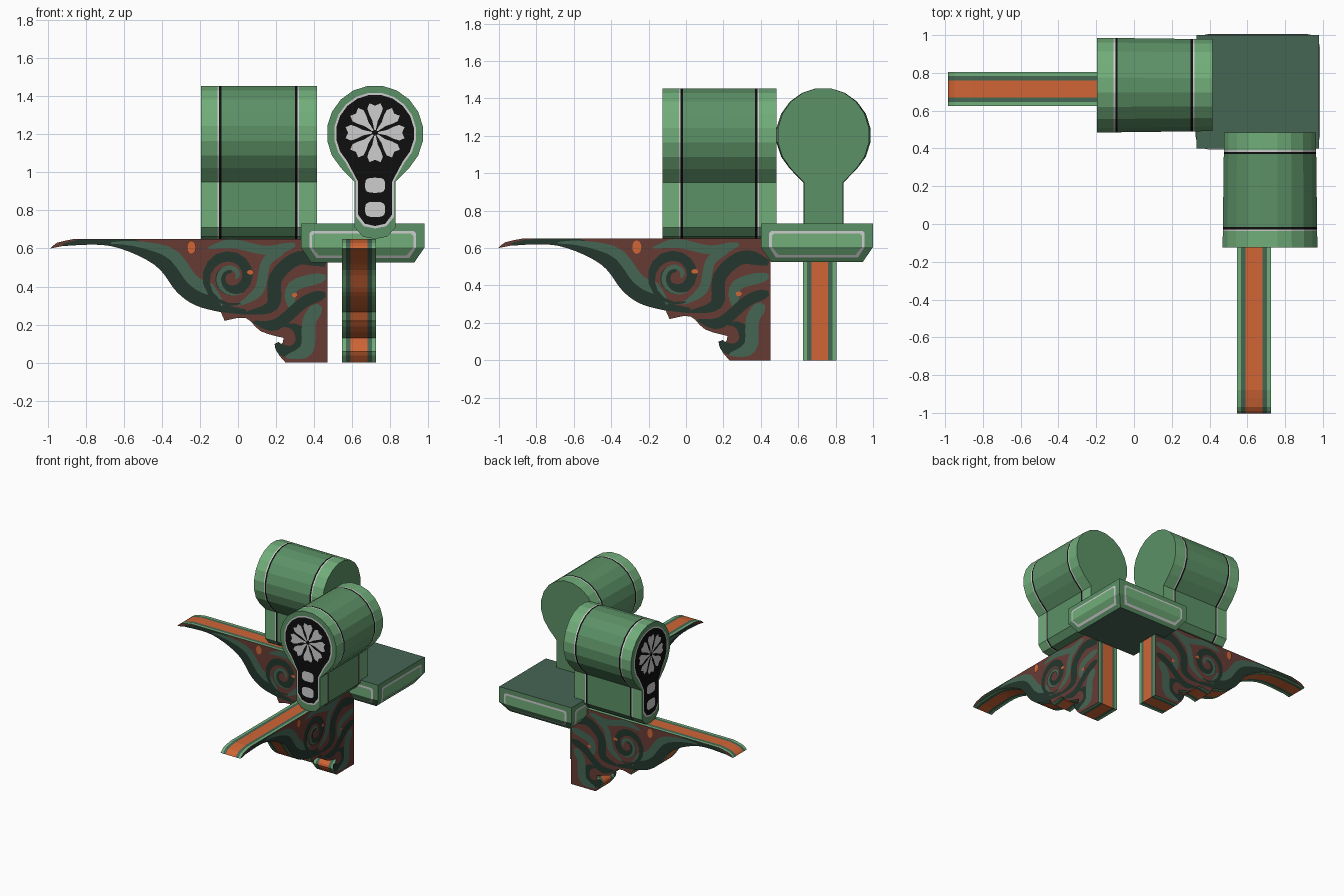
import bpy, bmesh, math
from mathutils import Vector

if "Cube" in bpy.data.objects:
    bpy.data.objects.remove(bpy.data.objects["Cube"])

COLOURS = {"light green": "71AE7A", "mid green": "5C9166", "sage green": "456654", "dark green": "23372E",
           "red brown": "673B35", "orange": "D06535", "black": "0E0E0E", "pale grey": "CECECE"}
MATS = list(COLOURS)
for n, c in COLOURS.items():
    rgb = [(v / 255 + 0.055) / 1.055 for v in bytes.fromhex(c)]
    bpy.data.materials.new(n).diffuse_color = (*[v ** 2.4 for v in rgb], 1)

def make(name, polys, facing=None):
    """Mesh from (points, colour) polygons; closed solid, or plates turned to 'facing'."""
    bm = bmesh.new()
    used = [m for m in MATS if any(p[1] == m for p in polys)]
    for pts, col in polys:
        f = bm.faces.new([bm.verts.new(p) for p in pts])
        f.material_index = used.index(col)
        f.normal_update()
        if facing is not None and f.normal.dot(Vector(facing)) < 0:
            f.normal_flip()
    if facing is None:
        bmesh.ops.remove_doubles(bm, verts=bm.verts, dist=1e-5)
        bmesh.ops.recalc_face_normals(bm, faces=bm.faces)
    me = bpy.data.meshes.new(name)
    bm.to_mesh(me)
    bm.free()
    for m in used:
        me.materials.append(bpy.data.materials[m])
    bpy.context.collection.objects.link(bpy.data.objects.new(name, me))

def loft(rings, cols, cap0, cap1):
    """Polygons of a tube through rings with one colour per section, plus caps."""
    out = [(rings[0], cap0), (rings[-1], cap1)]
    for a, b, col in zip(rings, rings[1:], cols):
        for i in range(len(a)):
            j = (i + 1) % len(a)
            out.append(([a[i], a[j], b[j], b[i]], col))
    return out

def smooth(ctrl, steps=5):
    """Catmull-Rom curve through a few points."""
    c = [Vector(p) for p in [ctrl[0], *ctrl, ctrl[-1]]]
    pts = []
    for p0, p1, p2, p3 in zip(c, c[1:], c[2:], c[3:]):
        for k in range(steps):
            t = k / steps
            pts.append(0.5 * (2 * p1 + (p2 - p0) * t + (2 * p0 - 5 * p1 + 4 * p2 - p3) * t * t
                              + (3 * p1 - p0 - 3 * p2 + p3) * t ** 3))
    return pts + [c[-1]]

# the two arms: length s runs along x or along y, w runs across
def along_x(s, w, z): return (s, w, z)
def along_y(s, w, z): return (w, s, z)

# ---- keyhole shaped beams ----
def keyhole(r, hw, bottom):
    angles = [math.radians(-45 + 18 * i) for i in range(16)]
    pts = [(r * math.cos(a), 1.203 + r * math.sin(a)) for a in angles]
    neck = [(-hw, 0.95), (-hw, bottom + 0.06), (-hw * 0.6, bottom + 0.012)]
    return pts + neck + [(0, bottom)] + [(-u, z) for u, z in reversed(neck)]

def petal(a):
    side = [(0.015 + 0.14 * t, 0.004 + 0.037 * math.sin(2.4 * t * t)) for t in (0, 0.35, 0.6, 0.8, 1)]
    loop = side + [(0.142, 0)] + [(r, -h) for r, h in reversed(side)]
    c, s = math.cos(a), math.sin(a)
    return [(r * c - h * s, 1.208 + r * s + h * c) for r, h in loop]

def ellipse(cu, cz, ru, rz, power=1):
    bulge = lambda v: math.copysign(abs(v) ** power, v)
    angles = [math.tau * i / 16 for i in range(16)]
    return [(cu + ru * bulge(math.cos(t)), cz + rz * bulge(math.sin(t))) for t in angles]

def beam(name, put, s0, wc):
    stops = [0, 0.087, 0.096, 0.108, 0.495, 0.507, 0.516, 0.61]
    half = ["light green", "pale grey", "black"]
    prof = keyhole(0.254, 0.107, 0.65)
    rings = [[put(s0 + t, wc + u * (1 - 0.05 * t), z) for u, z in prof] for t in stops]
    make(name, loft(rings, half + ["mid green"] + half[::-1], "mid green", "mid green"))
    flat = lambda pts, d: [put(s0 - d, wc + u, z) for u, z in pts]
    face = [(flat(keyhole(0.217, 0.099, 0.705), 0.002), "pale grey"),
            (flat(keyhole(0.206, 0.089, 0.718), 0.004), "black")]
    face += [(flat(petal(math.pi * k / 4), 0.006), "pale grey") for k in range(8)]
    face += [(flat(ellipse(0, z, 0.053, 0.04, 0.6), 0.006), "pale grey") for z in (0.932, 0.805)]
    make(name + "_end_flower", face, put(-1, 0, 0))

beam("left_beam", along_x, -0.195, 0.735)
beam("front_beam", along_y, -0.125, 0.72)

# ---- carved brackets ----
UNDER = smooth([(-0.92, 0.613), (-0.67, 0.613), (-0.44, 0.515), (-0.32, 0.37), (-0.22, 0.3), (-0.09, 0.265)])
LOBE = smooth([(-0.07, 0.22), (0.04, 0.235), (0.12, 0.165), (0.24, 0.13)], 3)
CURL = smooth([(0.235, 0.105), (0.205, 0.06), (0.25, 0)], 3)
PROFILE = UNDER + LOBE + CURL + smooth([(0.47, 0), (0.47, 0.65)], 1) \
    + smooth([(-0.86, 0.65), (-0.95, 0.63), (-0.985, 0.6)], 2)

def spiral(cs, cz, r0, r1, a0, turns):
    return [Vector((cs + (r0 + (r1 - r0) * i / 24) * math.cos(a0 + math.tau * turns * i / 24),
                    cz + (r0 + (r1 - r0) * i / 24) * math.sin(a0 + math.tau * turns * i / 24)))
            for i in range(25)]

# painted scrolls: colour, half width, distance moved sideways, path
STROKES = [
    ("dark green", 0.036, 0.038, UNDER + [Vector((0.04, 0.25))]),
    ("sage green", 0.030, 0.104, UNDER[5:]),
    ("sage green", 0.024, 0, smooth([(-0.16, 0.6), (-0.03, 0.625), (0.15, 0.59), (0.3, 0.62)])),
    ("dark green", 0.036, 0, smooth([(0.04, 0.26), (0.18, 0.3), (0.2, 0.45), (0.32, 0.55), (0.46, 0.52)])),
    ("sage green", 0.026, 0, smooth([(0, 0.3), (0.11, 0.38), (0.15, 0.53), (0.25, 0.6)])),
    ("sage green", 0.030, 0, smooth([(0.28, 0.27), (0.29, 0.4), (0.46, 0.45)])),
    ("dark green", 0.030, 0, smooth([(0.08, 0.215), (0.2, 0.2), (0.35, 0.32), (0.46, 0.36)])),
    ("dark green", 0.030, 0, spiral(0.265, 0.125, 0.07, 0.065, 1.9, -0.75)),
    ("sage green", 0.036, 0, smooth([(0.25, 0.03), (0.36, 0.07), (0.375, 0.22), (0.43, 0.3)])),
    ("dark green", 0.027, 0, spiral(-0.04, 0.45, 0.15, 0.03, -1.2, -1.6)),
    ("sage green", 0.012, 0, spiral(-0.03, 0.45, 0.10, 0.02, -1.0, -0.9))]
LEAVES = [(-0.245, 0.605, 0.024, 0.036), (0.065, 0.475, 0.018, 0.012), (0.3, 0.355, 0.016, 0.012)]

def ribbon(path, half, shift):
    """Strip of quads beside a path, tapering at both ends."""
    rows, last = [], len(path) - 1
    for i, p in enumerate(path):
        d = path[min(i + 1, last)] - path[max(i - 1, 0)]
        n = Vector((-d.y, d.x)).normalized()
        taper = min(1, 0.15 + 3 * i / last, 0.4 + 4 * (last - i) / last)
        ends = [p + n * (shift + k * half) * taper for k in (1, -1)]
        rows.append([(e.x, min(e.y, 0.648)) for e in ends])
    return [[a[0], a[1], b[1], b[0]] for a, b in zip(rows, rows[1:])]

def bracket(name, put, ds, wc):
    stops = [-0.09, -0.069, -0.045, 0.045, 0.069, 0.09]
    cols = ["light green", "sage green", "orange", "sage green", "light green"]
    rings = [[put(s + ds, wc + w, z) for s, z in PROFILE] for w in stops]
    make(name, loft(rings, cols, "red brown", "red brown"))
    for side, label in ((-1, "near"), (1, "far")):
        plates = []
        for k, (col, half, shift, path) in enumerate(STROKES):
            plates += [(q, col, 0.0915 + 0.0005 * k) for q in ribbon(path, half, shift)]
        plates += [(ellipse(*leaf), "orange", 0.098) for leaf in LEAVES]
        polys = [([put(s + ds, wc + side * w, z) for s, z in q], col) for q, col, w in plates]
        make(name + "_" + label + "_scrolls", polys, put(0, side, 0))

bracket("left_bracket", along_x, 0, 0.715)
bracket("front_bracket", along_y, -0.018, 0.636)

# ---- corner block with chamfered underside ----
CX, CY, HX, HY = 0.655, 0.70, 0.325, 0.30
def square(inset, z):
    return [(CX + a * (HX - inset), CY + b * (HY - inset), z) for a, b in ((-1, -1), (1, -1), (1, 1), (-1, 1))]
make("corner_block", loft([square(0.055, 0.525), square(0, 0.605), square(0, 0.73)],
                          ["mid green"] * 2, "sage green", "sage green"))

# framed panels folded over the chamfer on all four sides
def block_panel(name, nx, ny):
    depth, half = (HX, HY) if nx else (HY, HX)
    def at(u, z, eps):
        d = depth + eps - max(0, 0.605 - z) * 0.055 / 0.08
        return (CX + nx * d - ny * u, CY + ny * d + nx * u, z)
    polys = []
    for m, eps, col in ((0, 0.002, "pale grey"), (0.014, 0.005, "light green")):
        h, top, low = half - 0.045 - m, 0.692 - m, 0.550 + m
        up = [(-h, 0.605), (h, 0.605), (h, top - 0.012), (h - 0.012, top), (0.012 - h, top), (-h, top - 0.012)]
        down = [(-h, 0.605), (h, 0.605), (h - 0.035, low), (0.035 - h, low)]
        polys += [([at(u, z, eps) for u, z in p], col) for p in (up, down)]
    make(name, polys, (nx, ny, 0))

for label, nx, ny in (("front", 0, -1), ("back", 0, 1), ("left", -1, 0), ("right", 1, 0)):
    block_panel("block_panel_" + label, nx, ny)

for m in bpy.data.materials:
    if m.users and not m.is_grease_pencil:
        m.use_nodes = True
        m.node_tree.nodes["Principled BSDF"].inputs["Base Color"].default_value = m.diffuse_color
